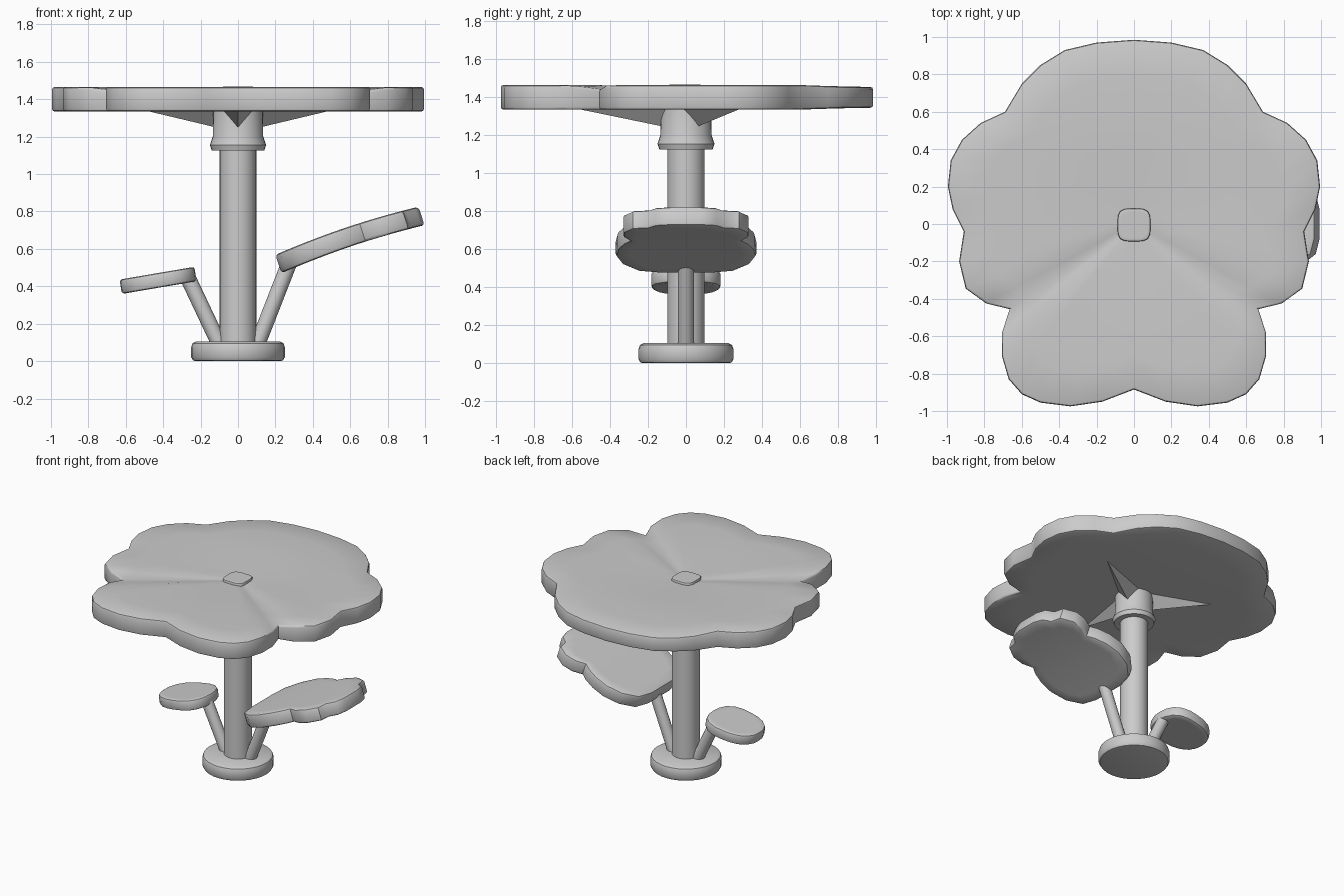
import bpy, bmesh, math
from mathutils import Vector

if "Cube" in bpy.data.objects:
    bpy.data.objects.remove(bpy.data.objects["Cube"])

grey = bpy.data.materials.new("plain grey")
grey.use_nodes = True
grey.diffuse_color = (0.6, 0.6, 0.6, 1)
grey.node_tree.nodes["Principled BSDF"].inputs["Base Color"].default_value = grey.diffuse_color


def finish(name, bm, angle=35):
    bmesh.ops.recalc_face_normals(bm, faces=bm.faces)
    mesh = bpy.data.meshes.new(name)
    bm.to_mesh(mesh)
    bm.free()
    mesh.materials.append(grey)
    obj = bpy.data.objects.new(name, mesh)
    bpy.context.collection.objects.link(obj)
    bpy.ops.object.select_all(action='DESELECT')
    obj.select_set(True)
    bpy.context.view_layer.objects.active = obj
    bpy.ops.object.shade_smooth_by_angle(angle=math.radians(angle))
    return obj


def skin(bm, rings):
    """Join closed rings of points; close both ends with a fan."""
    loops = [[bm.verts.new(p) for p in ring] for ring in rings]
    n = len(loops[0])
    for a, b in zip(loops, loops[1:]):
        for i in range(n):
            j = (i + 1) % n
            bm.faces.new((a[i], a[j], b[j], b[i]))
    for loop in (loops[0], loops[-1]):
        mid = bm.verts.new(sum((v.co for v in loop), Vector()) / n)
        for i in range(n):
            bm.faces.new((loop[i], loop[(i + 1) % n], mid))


def lathe(name, profile, sides=32):
    bm = bmesh.new()
    turn = [2 * math.pi * i / sides for i in range(sides)]
    skin(bm, [[Vector((r * math.cos(t), r * math.sin(t), z)) for t in turn] for r, z in profile])
    return finish(name, bm)


def slab(name, outline, centre, top, bottom, bevel, lean=0):
    """Plate with rounded rims, following the top and bottom height rules."""
    bm = bmesh.new()
    c = Vector(centre)

    def ring(f, rule, inset=0, drop=0):
        pts = []
        for p in outline:
            d = Vector(p) - c
            q = c + d * f - d.normalized() * inset
            z = rule(q.x, q.y) + drop
            shift = lean * (z - top(q.x, q.y))
            pts.append(Vector((q.x + shift, q.y, z)))
        return pts

    steps = (0.06, 0.2, 0.4, 0.6, 0.8)
    rings = [ring(f, bottom) for f in steps]
    rings += [ring(1, bottom, bevel), ring(1, bottom, bevel * 0.3, bevel * 0.3), ring(1, bottom, 0, bevel)]
    rings += [ring(1, top, 0, -bevel), ring(1, top, bevel * 0.3, -bevel * 0.3), ring(1, top, bevel)]
    rings += [ring(f, top) for f in reversed(steps)]
    skin(bm, rings)
    return finish(name, bm, 40)


def mirrored(half, axis):
    """Complete an outline whose first and last points lie on the mirror line."""
    flip = [(-x, y) if axis == 'x' else (x, -y) for x, y in half[-2:0:-1]]
    return half + flip


# Foot, post and collar
lathe("foot", [(0.225, 0), (0.24, 0.004), (0.25, 0.02), (0.25, 0.075), (0.243, 0.095), (0.225, 0.105)])
lathe("post", [(0.098, 0.09), (0.098, 1.36)])
lathe("collar", [(0.1, 1.125), (0.14, 1.125), (0.15, 1.155), (0.135, 1.2), (0.132, 1.36)])

# Petal-shaped tabletop with two creases and a slight dip to the middle
petals = mirrored([
    (0, .985), (.2, .97), (.37, .93), (.5, .85), (.6, .75), (.69, .6), (.82, .54), (.92, .45),
    (.98, .34), (.995, .2), (.97, .08), (.91, -.04), (.935, -.2), (.9, -.345), (.79, -.425),
    (.665, -.455), (.705, -.58), (.705, -.71), (.67, -.83), (.6, -.91), (.5, -.955),
    (.34, -.975), (.17, -.95), (0, -.885)], 'x')
crease = Vector((0.825, -0.565))


def table_top(x, y):
    across = abs(abs(x) * crease.y - y * crease.x)
    dip = 0.022 * math.exp(-(across / 0.07) ** 2) if y < 0 else 0
    back = 0.01 * min(1, max(0, (y - 0.6) / 0.25))
    middle = 0.02 * max(0, 1 - math.hypot(x, y) / 0.6)
    return 1.465 - max(dip, back, middle)


def table_bottom(x, y):
    return 1.335 + 0.01 * min(1, max(0, (y - 0.6) / 0.25))


slab("tabletop", petals, (0, 0), table_top, table_bottom, 0.014)

# Small rounded-square cap in the middle of the tabletop
cap_outline = []
for i in range(24):
    t = 2 * math.pi * i / 24
    c, s = math.cos(t), math.sin(t)
    k = 0.088 / (c ** 4 + s ** 4) ** 0.25
    cap_outline.append((k * c, k * s - 0.005))
slab("centre_cap", cap_outline, (0, -0.005), lambda x, y: 1.467, lambda x, y: 1.4, 0.008)

# Three tapering brackets under the tabletop
for k, name in enumerate(("front_bracket", "left_bracket", "right_bracket")):
    t = math.radians(-90 + 120 * k)
    out, side = Vector((math.cos(t), math.sin(t), 0)), Vector((-math.sin(t), math.cos(t), 0))
    bm = bmesh.new()
    root = [(-0.085, 1.345), (0.085, 1.345), (0, 1.24)]
    a = [bm.verts.new(out * 0.09 + side * w + Vector((0, 0, z))) for w, z in root]
    tip = bm.verts.new(out * 0.56 + Vector((0, 0, 1.337)))
    bm.faces.new(a)
    for i in range(3):
        bm.faces.new((a[i], a[(i + 1) % 3], tip))
    finish(name, bm, 20)


# Leaning stems
def stem(name, start, end, radius):
    a, b = Vector(start), Vector(end)
    turn = (b - a).to_track_quat('Z', 'Y')
    bm = bmesh.new()
    ring = [turn @ Vector((radius * math.cos(i * math.pi / 8), radius * math.sin(i * math.pi / 8), 0))
            for i in range(16)]
    skin(bm, [[a + p for p in ring], [b + p for p in ring]])
    finish(name, bm)


stem("left_stem", (0.1, 0, 0.08), (0.272, 0, 0.52), 0.042)
stem("right_stem", (-0.095, 0, 0.08), (-0.27, 0, 0.45), 0.042)

# Large scalloped leaf seat, gently arched
leaf = mirrored([
    (.2, 0), (.2, .13), (.225, .25), (.31, .335), (.42, .37), (.52, .36), (.6, .33), (.65, .295),
    (.72, .33), (.8, .33), (.88, .28), (.895, .2), (.945, .16), (.965, .08), (.965, 0)], 'y')


def leaf_top(x, y):
    u = x - 0.2
    return 0.568 + 0.435 * u - 0.13 * u * u


slab("large_leaf", leaf, (0.55, 0), leaf_top, lambda x, y: leaf_top(x, y) - 0.098, 0.016, -0.33)

# Small rounded leaf seat
small = []
for i in range(20):
    t = 2 * math.pi * i / 20
    c, s = math.cos(t), math.sin(t)
    k = 1 / (abs(c) ** 2.5 + abs(s) ** 2.5) ** 0.4
    small.append((-0.433 + 0.2 * k * c, (0.182 + 0.015 * c) * k * s))


def small_top(x, y):
    return 0.504 + 0.17 * (x + 0.233)


slab("small_leaf", small, (-0.433, 0), small_top, lambda x, y: small_top(x, y) - 0.077, 0.014, -0.15)
